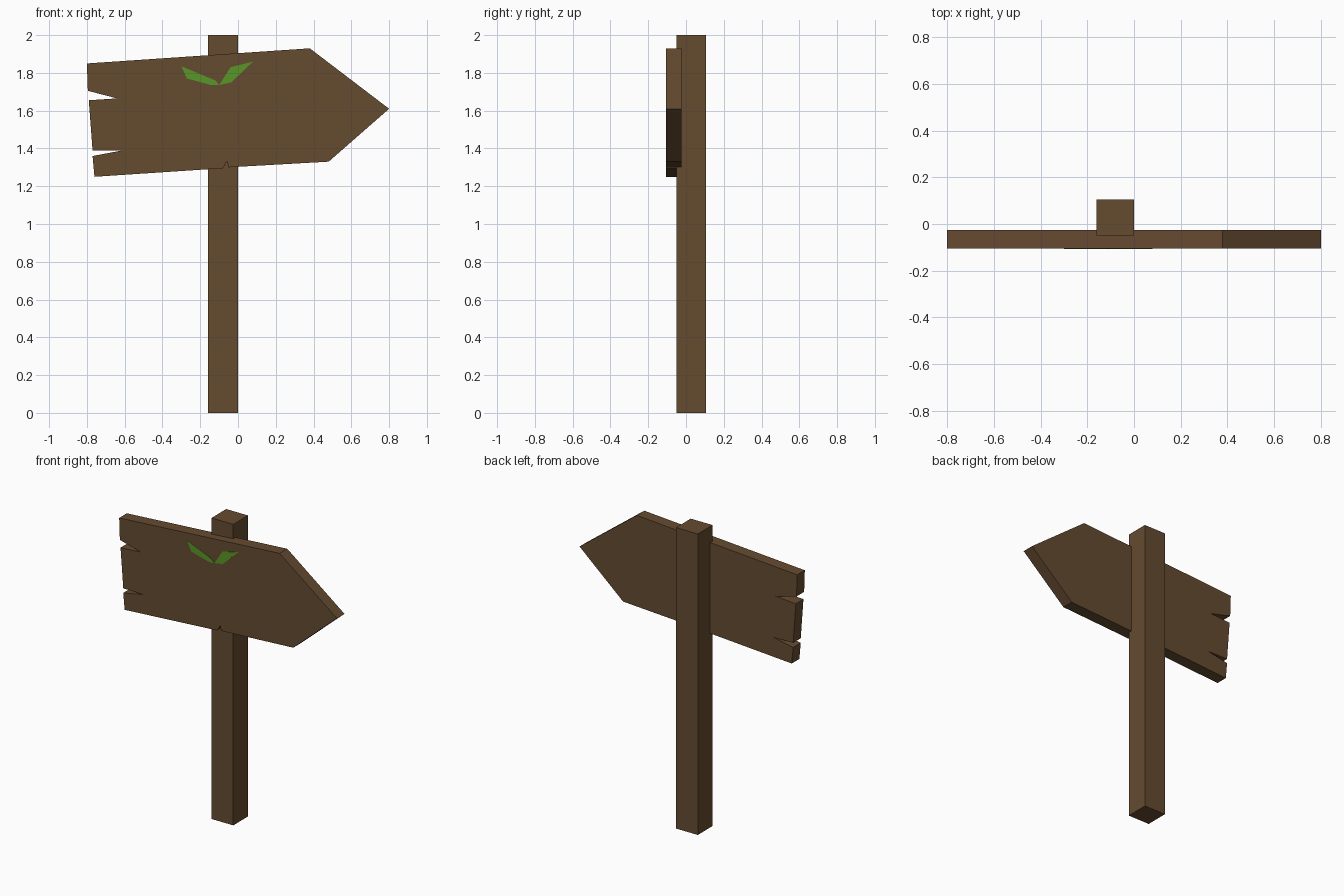
import bpy
import bmesh

cube = bpy.data.objects.get("Cube")
if cube:
    bpy.data.objects.remove(cube, do_unlink=True)


def make_material(name, rgb):
    mat = bpy.data.materials.new(name)
    mat.use_nodes = True
    mat.diffuse_color = (*rgb, 1)
    bsdf = mat.node_tree.nodes["Principled BSDF"]
    bsdf.inputs["Base Color"].default_value = (*rgb, 1)
    bsdf.inputs["Roughness"].default_value = 0.9
    return mat


def extruded(name, outline, y_front, y_back, mat):
    """Solid made from an x-z outline, extruded from front to back."""
    bm = bmesh.new()
    face = bm.faces.new([bm.verts.new((x, y_front, z)) for x, z in outline])
    result = bmesh.ops.extrude_face_region(bm, geom=[face], use_keep_orig=True)
    moved = [v for v in result["geom"] if isinstance(v, bmesh.types.BMVert)]
    bmesh.ops.translate(bm, verts=moved, vec=(0, y_back - y_front, 0))
    bmesh.ops.recalc_face_normals(bm, faces=bm.faces)
    mesh = bpy.data.meshes.new(name)
    bm.to_mesh(mesh)
    bm.free()
    mesh.materials.append(mat)
    obj = bpy.data.objects.new(name, mesh)
    bpy.context.collection.objects.link(obj)
    return obj


wood = make_material("brown wood", (0.13, 0.07, 0.03))
green = make_material("leaf green", (0.10, 0.30, 0.02))

# Square post
extruded("post", [(-0.16, 0), (0, 0), (0, 2), (-0.16, 2)], -0.05, 0.105, wood)

# Arrow board with splits in its left end and a nick in the lower edge
board = [
    (-0.80, 1.85), (0.38, 1.93), (0.80, 1.61), (0.48, 1.33),
    (-0.05, 1.30), (-0.058, 1.335), (-0.08, 1.295),
    (-0.76, 1.25), (-0.77, 1.36), (-0.62, 1.388), (-0.77, 1.39),
    (-0.79, 1.655), (-0.64, 1.665), (-0.795, 1.705),
]
extruded("arrow_board", board, -0.105, -0.025, wood)

# Two painted leaves meeting at their base
leaves = {
    "left_leaf": [(0.08, 1.86), (-0.04, 1.83), (-0.10, 1.735), (-0.035, 1.75)],
    "right_leaf": [(-0.30, 1.835), (-0.12, 1.76), (-0.10, 1.735),
                   (-0.14, 1.735), (-0.27, 1.77)],
}
for name, outline in leaves.items():
    extruded(name, outline, -0.107, -0.104, green)
